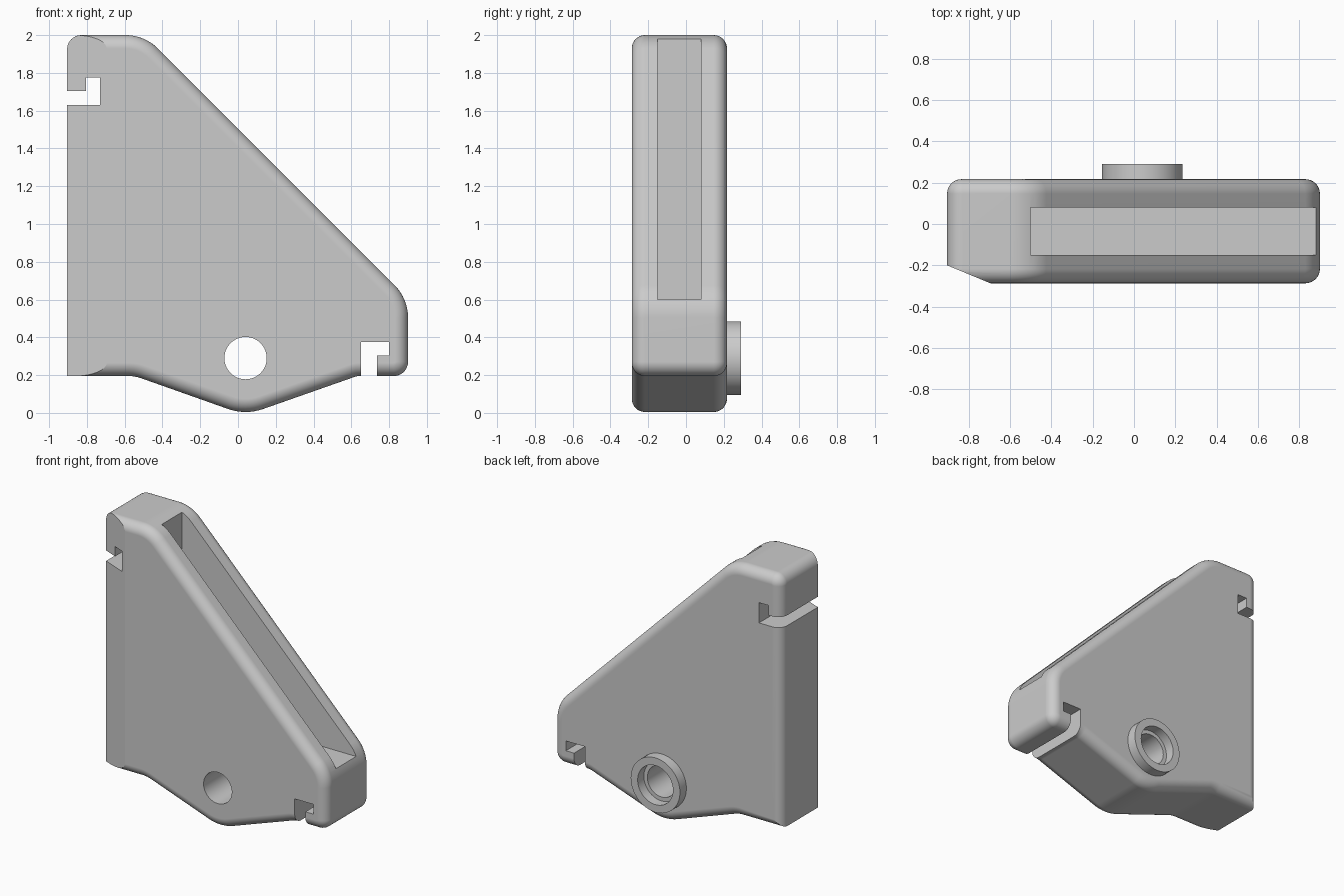
import bpy, bmesh, math
from mathutils import Vector

if "Cube" in bpy.data.objects:
    bpy.data.objects.remove(bpy.data.objects["Cube"], do_unlink=True)

FRONT, BACK, EDGE = -0.287, 0.217, 0.07
HOLE_X, HOLE_Z = 0.04, 0.29

grey = bpy.data.materials.new("light_grey")
grey.use_nodes = True
grey.diffuse_color = (0.6, 0.6, 0.6, 1)
grey.node_tree.nodes["Principled BSDF"].inputs["Base Color"].default_value = (0.6, 0.6, 0.6, 1)


def loft(name, rings):
    """Closed solid through rings of 3D points, capped at both ends."""
    bm = bmesh.new()
    loops = [[bm.verts.new(p) for p in ring] for ring in rings]
    for a, b in zip(loops, loops[1:]):
        for i in range(len(a)):
            j = (i + 1) % len(a)
            bm.faces.new((a[i], a[j], b[j], b[i]))
    bm.faces.new(loops[0][::-1])
    bm.faces.new(loops[-1])
    bmesh.ops.recalc_face_normals(bm, faces=bm.faces)
    mesh = bpy.data.meshes.new(name)
    bm.to_mesh(mesh)
    bm.free()
    mesh.materials.append(grey)
    obj = bpy.data.objects.new(name, mesh)
    bpy.context.collection.objects.link(obj)
    return obj


def prism_y(name, pts, lo, hi):
    return loft(name, [[(x, y, z) for x, z in pts] for y in (lo, hi)])


def prism_z(name, pts, lo, hi):
    return loft(name, [[(x, y, z) for x, y in pts] for z in (lo, hi)])


def disc(name, radius, lo, hi, steps=64):
    pts = [(HOLE_X + radius * math.cos(math.tau * i / steps),
            HOLE_Z + radius * math.sin(math.tau * i / steps)) for i in range(steps)]
    return prism_y(name, pts, lo, hi)


def rounded(corners, steps=8):
    """Round each (x, z, radius) corner of an outline."""
    out = []
    for i, (x, z, r) in enumerate(corners):
        p = Vector((x, z))
        if r == 0:
            out.append(p)
            continue
        u = (Vector(corners[i - 1][:2]) - p).normalized()
        v = (Vector(corners[(i + 1) % len(corners)][:2]) - p).normalized()
        half = u.angle(v) / 2
        c = p + (u + v).normalized() * (r / math.sin(half))
        d = r / math.tan(half)
        a, b = (p + u * d - c).normalized(), (p + v * d - c).normalized()
        out += [c + a.slerp(b, k / steps).normalized() * r for k in range(steps + 1)]
    return out


def inset(pts, amount):
    """Mitred inward offset of a counter-clockwise outline."""
    normals = []
    for i, p in enumerate(pts):
        e = (pts[(i + 1) % len(pts)] - p).normalized()
        normals.append(Vector((-e.y, e.x)))
    return [p + (normals[i - 1] + normals[i]) * (amount / (1 + normals[i - 1].dot(normals[i])))
            for i, p in enumerate(pts)]


def combine(target, tool, operation):
    mod = target.modifiers.new(operation.lower(), 'BOOLEAN')
    mod.operation, mod.solver, mod.object = operation, 'EXACT', tool
    bpy.context.view_layer.objects.active = target
    bpy.ops.object.modifier_apply(modifier=mod.name)
    bpy.data.objects.remove(tool, do_unlink=True)


# Body with softly rounded front and back rims
outline = rounded([
    (-0.905, 0.195, 0), (-0.545, 0.195, 0.2), (0.04, -0.012, 0.28),
    (0.63, 0.195, 0.08), (0.9, 0.195, 0.075), (0.9, 0.605, 0.24),
    (-0.495, 2.0, 0.24), (-0.905, 2.0, 0.075)])
rim = [(EDGE * (1 - math.sin(t)), EDGE * (1 - math.cos(t)))
       for t in (math.pi / 2 * k / 8 for k in range(9))]
layers = [(FRONT + dy, amount) for amount, dy in rim]
layers += [(BACK - dy, amount) for amount, dy in reversed(rim)]
# rim runs from the flat face outwards, so both ends of the loft are inset
body = loft("bracket_body", [[(p.x, y, p.y) for p in inset(outline, amount)]
                             for y, amount in layers])

# Flat chamfer down the front left edge
combine(body, prism_z("chamfer_cutter", [(-1.147, -0.1), (-1.147, -0.4), (-0.422, -0.4)],
                      -0.2, 2.2), 'DIFFERENCE')

# Deep pocket behind the sloping side
combine(body, prism_z("pocket_cutter", [(-0.5, -0.15), (0.885, -0.15), (0.885, 0.08), (-0.5, 0.08)],
                      0.6, 2.2), 'DIFFERENCE')

# Hooked slots at the upper left and the lower right
hooks = {
    "upper_slot": [(-1, 1.63), (-0.73, 1.63), (-0.73, 1.775), (-0.805, 1.775),
                   (-0.805, 1.705), (-1, 1.705)],
    "lower_slot": [(0.65, 0), (0.735, 0), (0.735, 0.305), (0.8, 0.305),
                   (0.8, 0.375), (0.65, 0.375)],
}
for name, pts in hooks.items():
    combine(body, prism_y(name, pts, -0.5, 0.5), 'DIFFERENCE')

# Collar on the back, counterbore and through hole
combine(body, disc("collar", 0.195, BACK - 0.05, 0.29), 'UNION')
combine(body, disc("counterbore", 0.14, 0.22, 0.4), 'DIFFERENCE')
combine(body, disc("through_hole", 0.112, -0.5, 0.5), 'DIFFERENCE')

# Smooth rounds, crisp cuts
bpy.ops.object.select_all(action='DESELECT')
body.select_set(True)
bpy.context.view_layer.objects.active = body
bpy.ops.object.shade_smooth_by_angle(angle=math.radians(20))
weighted = body.modifiers.new("weighted_normals", 'WEIGHTED_NORMAL')
weighted.keep_sharp = True
